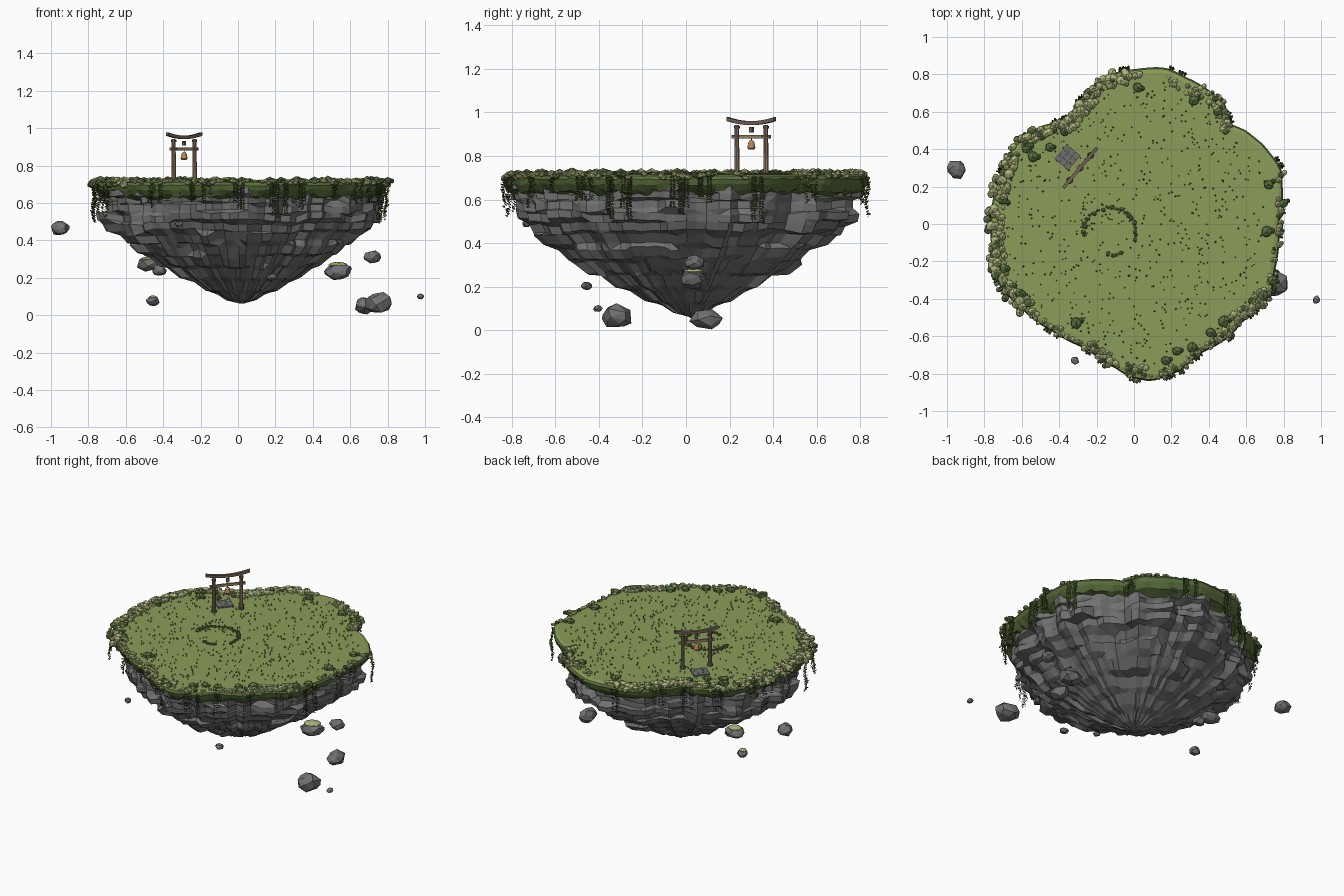
import bpy, bmesh, math, random
from math import sin, cos, radians, pi
from mathutils import Matrix, Vector

if "Cube" in bpy.data.objects:
    bpy.data.objects.remove(bpy.data.objects["Cube"])

random.seed(7)
R = random.uniform
TOP = 0.715

def mat(name, c):
    m = bpy.data.materials.new(name)
    m.diffuse_color = (*c, 1)
    m.use_nodes = True
    m.node_tree.nodes["Principled BSDF"].inputs["Base Color"].default_value = m.diffuse_color
    return m

ROCK = mat("rock", (0.17, 0.165, 0.17))
GRASS = mat("grass", (0.26, 0.34, 0.10))
EDGE = mat("grass_edge", (0.10, 0.16, 0.045))
DARK = mat("dark_leaf", (0.10, 0.16, 0.05))
LIGHT = mat("light_leaf", (0.42, 0.46, 0.20))
VINE = mat("vine", (0.08, 0.12, 0.03))
WOOD = mat("wood", (0.33, 0.24, 0.14))
BARK = mat("dark_wood", (0.17, 0.12, 0.09))
COPPER = mat("copper", (0.48, 0.25, 0.11))

def finish(bm, name, *mats):
    bmesh.ops.recalc_face_normals(bm, faces=bm.faces)
    me = bpy.data.meshes.new(name)
    bm.to_mesh(me)
    bm.free()
    for m in mats:
        me.materials.append(m)
    ob = bpy.data.objects.new(name, me)
    bpy.context.collection.objects.link(ob)
    return ob

def ellipsoid(bm, x, y, z, sx, sy, sz, sub=1):
    M = Matrix.Translation((x, y, z)) @ Matrix.Rotation(R(0, 6), 4, 'Z') @ Matrix.Diagonal((sx, sy, sz, 1))
    bmesh.ops.create_icosphere(bm, subdivisions=sub, radius=1, matrix=M)

def loft(bm, rings, mat_fn=None):
    """Bridge closed rings of points and cap both ends."""
    vr = [[bm.verts.new(p) for p in r] for r in rings]
    n = len(vr[0])
    for k in range(len(vr) - 1):
        for i in range(n):
            j = (i + 1) % n
            f = bm.faces.new((vr[k][i], vr[k][j], vr[k+1][j], vr[k+1][i]))
            f.material_index = mat_fn(k) if mat_fn else 0
    bm.faces.new(vr[0])
    bm.faces.new(vr[-1])

# island outline, seen from above
OUT = [(.78, 0), (.80, .18), (.79, .30), (.71, .41), (.62, .49), (.52, .54), (.48, .66), (.30, .78), (.17, .84), (-.02, .83),
       (-.18, .79), (-.26, .69), (-.37, .56), (-.53, .51), (-.66, .4), (-.74, .21), (-.77, -.08), (-.73, -.32),
       (-.58, -.48), (-.42, -.59), (-.26, -.67), (-.13, -.76), (0, -.83), (.09, -.845), (.25, -.79), (.35, -.70),
       (.51, -.61), (.59, -.52), (.73, -.40), (.76, -.24)]
POL = sorted((math.atan2(y, x) % (2*pi), math.hypot(x, y)) for x, y in OUT)
POL.append((POL[0][0] + 2*pi, POL[0][1]))

def rad(a):
    a %= 2*pi
    for (a0, r0), (a1, r1) in zip(POL, POL[1:]):
        if a0 <= a <= a1:
            t = (a - a0) / (a1 - a0)
            return r0 + (r1 - r0)*(.5*t + .5*t*t*(3 - 2*t))
    return POL[0][1]

# grass slab with a rolled, ragged lip
N = 144
ANG = [2*pi*i/N for i in range(N)]
PROF = [(.96, TOP, 0), (.985, TOP-.006, 0), (.995, TOP-.02, .004), (.985, TOP-.045, .006), (.955, TOP-.075, .012), (.90, TOP-.09, .012)]
bm = bmesh.new()
loft(bm, [[(rad(a)*f*cos(a), rad(a)*f*sin(a), z + R(-j, j)) for a in ANG] for f, z, j in PROF],
     lambda k: 0 if k < 1 else 1)
finish(bm, "grass_top", GRASS, EDGE)

# rock underside: broken ledges above, long radial ridges running to the tip
N = 96
LAYERS = [(.68, .935), (.635, .925), (.59, .91), (.54, .905), (.49, .875), (.435, .80), (.375, .70), (.315, .60),
          (.25, .465), (.18, .32), (.115, .16)]
groove = [R(-.05, .04) for _ in range(N)]
rings = []
for k, (z, f) in enumerate(LAYERS):
    offs, zo = [], []
    amp = .065 if 2 < k < 9 else .035
    while len(offs) < N:
        w, d, h = random.randint(2, 6), R(-amp, amp), R(-.024, .024)
        tilt = R(-.012, .012)
        offs += [d + tilt*j for j in range(w)]
        zo += [h + R(-.006, .006) for _ in range(w)]
    zn, fn = LAYERS[k+1] if k + 1 < len(LAYERS) else (.07, .04)
    low = .3 if k < 5 else .5
    if k > 7:
        zo = [h*.4 for h in zo]
    hi, lo = [], []
    for i in range(N):
        a = 2*pi*i/N
        base = rad(a) + (.78 - rad(a))*(1 - f)
        s = 1 + offs[i] + groove[i]
        c = .02*(1 - f)
        r, q = base*f*s, base*(f + (fn - f)*low)*s
        hi.append((c + r*cos(a), c + r*sin(a), z + zo[i]*.6))
        lo.append((c + q*cos(a), c + q*sin(a), z - (z - zn)*.7 + zo[i]*.6))
    rings += [hi, lo]
rings.append([(.02 + .008*cos(2*pi*i/N), .02 + .008*sin(2*pi*i/N), .062) for i in range(N)])
bm = bmesh.new()
loft(bm, rings)
bmesh.ops.triangulate(bm, faces=bm.faces)
finish(bm, "island_rock", ROCK)

# drifting boulders: x, y, z, half sizes, mossy
BOULDERS = [(-.95, .29, .465, .053, .053, .042, 0), (.755, -.32, .063, .08, .075, .058, 0), (.675, .09, .05, .05, .075, .048, 0),
            (.72, .04, .31, .052, .045, .036, 0), (.535, .035, .235, .082, .066, .046, 1), (.975, -.405, .10, .022, .022, .016, 0),
            (-.455, .04, .075, .038, .035, .028, 1), (-.48, .16, .27, .065, .055, .04, 1), (.18, -.455, .205, .028, .028, .02, 0),
            (-.315, -.73, .49, .023, .023, .018, 0), (-.42, .12, .24, .04, .04, .03, 0)]
moss = bmesh.new()
for n, (x, y, z, sx, sy, sz, m) in enumerate(BOULDERS):
    bm = bmesh.new()
    for i in range(26):
        u = 1 - 2*(i + .5)/26
        a = i*2.4 + R(-.3, .3)
        q = math.sqrt(1 - u*u)
        s = R(.85, 1.1)
        bm.verts.new((x + sx*s*q*cos(a), y + sy*s*q*sin(a), z + sz*s*u))
    bmesh.ops.convex_hull(bm, input=bm.verts)
    bmesh.ops.delete(bm, geom=[v for v in bm.verts if not v.link_faces], context='VERTS')
    finish(bm, f"boulder_{n+1}", ROCK)
    if m:
        ellipsoid(moss, x, y, z + sz*.75, sx*.66, sy*.66, sz*.34, 2)
finish(moss, "boulder_moss", LIGHT)

# bushes crowding the rim: start deg, end deg, count, inner, outer, largest size
light, dark = bmesh.new(), bmesh.new()
BANDS = [(92, 128, 95, .89, 1.0, .031), (128, 155, 50, .91, 1.01, .028), (155, 218, 150, .91, 1.02, .03), (218, 248, 30, .94, 1.0, .018),
         (248, 275, 50, .91, 1.01, .022), (275, 305, 40, .94, 1.0, .018), (305, 335, 75, .91, 1.0, .022), (335, 380, 25, .96, 1.02, .02),
         (44, 66, 50, .92, 1.0, .022), (66, 92, 14, .9, .96, .02)]
for a0, a1, cnt, f0, f1, big in BANDS:
    for _ in range(cnt):
        a, f, s = radians(R(a0, a1)), R(f0, f1), R(.012, big)
        r = rad(a)*f
        ellipsoid(dark if random.random() < .22 else light, r*cos(a), r*sin(a),
                  TOP + s*.2 - max(0, f - .98)*.6, s, s*R(.8, 1), s*R(.65, .85))
for x, y in [(.02, .73), (.32, .66), (.45, .60), (.72, .21), (.71, -.04), (.74, -.30), (.69, -.38), (.48, -.52), (.41, -.58),
             (.31, -.66), (.17, -.73), (-.31, -.53), (-.45, .41), (-.54, .36), (-.70, .13), (.8, .11), (.23, -.68)]:
    s = R(.028, .037)
    ellipsoid(dark, x, y, TOP + .004, s, s*.9, s*.75)
    ellipsoid(dark, x + s*.8, y + R(-.02, .02), TOP + .003, s*.5, s*.5, s*.5)
finish(light, "light_bushes", LIGHT)

# small plant ring on the lawn
for i in range(34):
    a = 2*pi*i/34
    if 3.5 < a < 4.45 or 5.2 < a < 5.75 or random.random() < .08:
        continue
    s = R(.011, .018)
    ellipsoid(dark, -.13 + .14*cos(a) + R(-.006, .006), -.04 + .125*sin(a) + R(-.006, .006), TOP + .004, s, s*.8, s*.7)
finish(dark, "dark_bushes", DARK)

# scattered grass tufts
bm = bmesh.new()
for _ in range(650):
    a, f = R(0, 2*pi), math.sqrt(R(0, .82))
    s = R(.004, .007)
    bmesh.ops.create_cone(bm, segments=4, radius1=s, radius2=0, depth=.012, cap_ends=True,
                          matrix=Matrix.Translation((rad(a)*f*cos(a), rad(a)*f*sin(a), TOP + .004)))
finish(bm, "grass_tufts", DARK)

# hanging vines: clumps of leafy strands at (degrees, strands, length)
bm = bmesh.new()
CLUMPS = [(-75, 5, .19), (-66, 3, .14), (-107, 3, .12), (-128, 3, .12), (-155, 3, .17), (-168, 5, .2),
          (178, 4, .18), (-50, 2, .11), (-35, 3, .12), (-22, 7, .19), (-2, 4, .17), (8, 3, .13), (23, 3, .19),
          (48, 3, .12), (75, 3, .15), (95, 4, .19), (112, 3, .12), (125, 5, .17), (140, 4, .15), (155, 3, .13), (166, 3, .17), (-88, 3, .13)]
for deg, cnt, ln in CLUMPS:
    for _ in range(cnt):
        a = radians(deg + R(-3.5, 3.5))
        L = ln*R(.6, 1.05)
        z = 0
        while z < L:
            r = rad(a) + .004 + .006*sin(z*40 + deg)
            c = Vector((r*cos(a), r*sin(a), TOP - .012 - z))
            for side in (-1, 1):
                w = a + pi/2*side + R(-.6, .6)
                d = Vector((cos(w), sin(w), R(-.7, -.1)))*R(.012, .018)
                h = Vector((cos(a), sin(a), .9))*.006
                bm.faces.new([bm.verts.new(p) for p in (c, c + d*.5 + h, c + d, c + d*.5 - h)])
            z += .011
finish(bm, "hanging_vines", VINE)

# wooden gate, built in its own frame (local x along the beam)
G = Matrix.Translation((-.288, .30, TOP)) @ Matrix.Rotation(radians(50), 4, 'Z')

def box(bm, c, s):
    bmesh.ops.create_cube(bm, size=1, matrix=G @ Matrix.Translation(c) @ Matrix.Diagonal((*s, 1)))

def cyl(bm, x, y, z0, z1, r0, r1, n=10):
    bmesh.ops.create_cone(bm, segments=n, radius1=r0, radius2=r1, depth=z1 - z0, cap_ends=True,
                          matrix=G @ Matrix.Translation((x, y, (z0 + z1)/2)))

def bowed_beam(bm, half, z, w, h, rise):
    sec = [(-w, -h), (w, -h), (w, h), (-w, h)]
    us = [half*(i/5 - 1) for i in range(11)]
    loft(bm, [[G @ Vector((u, y, z + dz + rise*(u/half)**2)) for y, dz in sec] for u in us])

posts, beams, bands, bell = (bmesh.new() for _ in range(4))
for s in (-1, 1):
    cyl(posts, s*.087, 0, -.005, .228, .0125, .0105)
    cyl(bands, s*.087, 0, -.005, .018, .018, .016)
    cyl(bands, s*.087, 0, .212, .222, .014, .014)
    box(bands, (s*.087, 0, .176), (.034, .024, .008))
box(beams, (0, 0, .174), (.225, .013, .016))
box(bands, (0, 0, .205), (.02, .012, .026))
bowed_beam(bands, .14, .236, .009, .009, .018)
cyl(bands, 0, 0, .155, .175, .002, .002, 6)
for z0, z1, r0, r1 in [(.148, .158, .014, .006), (.122, .148, .019, .014), (.114, .122, .012, .019)]:
    cyl(bell, 0, 0, z0, z1, r0, r1, 12)
finish(posts, "gate_posts", WOOD)
finish(beams, "gate_beam", WOOD)
finish(bands, "gate_cap_and_bands", BARK)
finish(bell, "gate_bell", COPPER)

# paving slabs behind the gate
bm = bmesh.new()
for i in range(3):
    for j in range(3):
        box(bm, ((i - 1)*.034, .088 + (j - 1)*.032, .003), (.033, .031, .012 + R(-.002, .002)))
finish(bm, "paving_slabs", ROCK)
